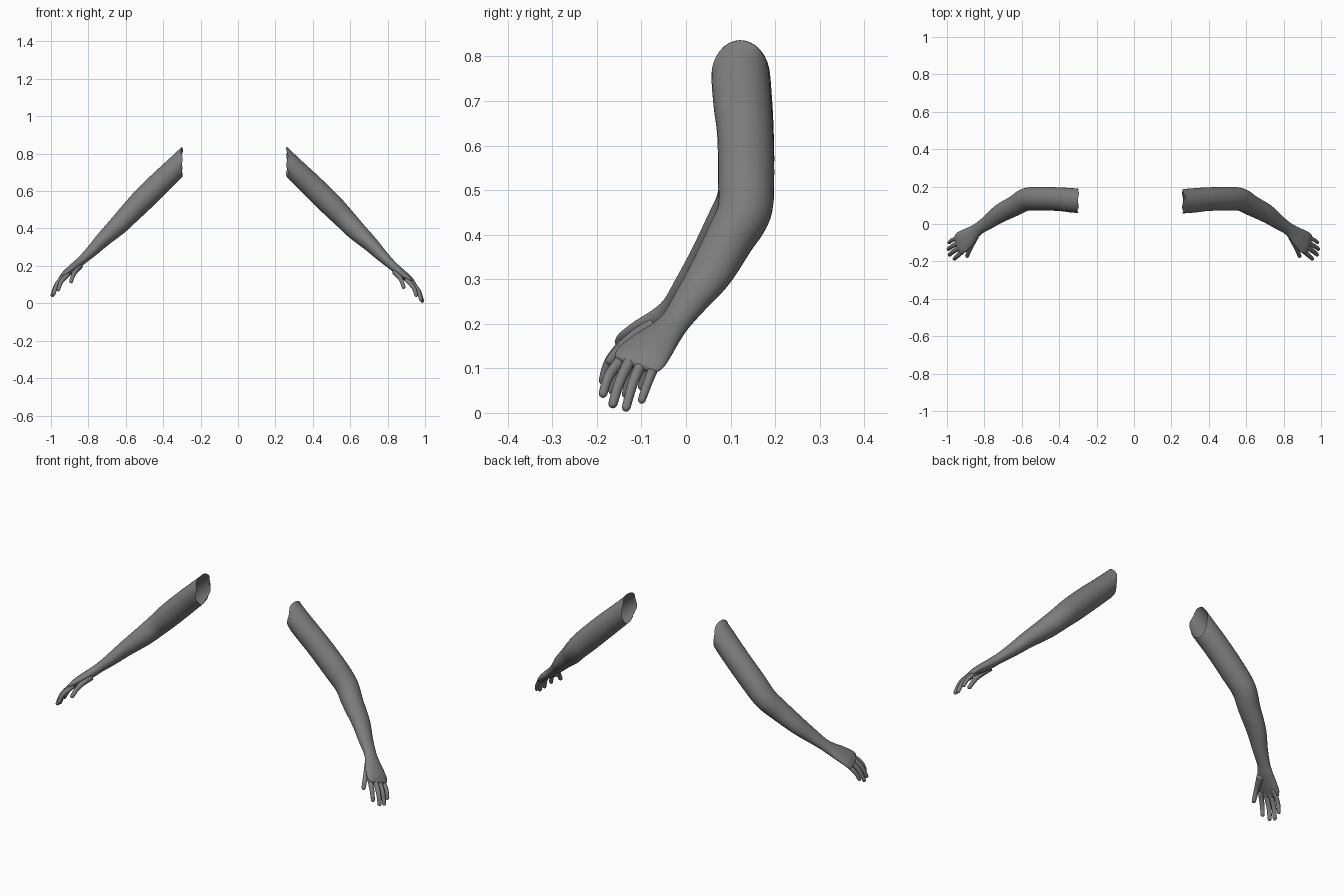
import bpy, bmesh, math
from mathutils import Vector

if "Cube" in bpy.data.objects:
    bpy.data.objects.remove(bpy.data.objects["Cube"])

skin = bpy.data.materials.new("grey skin")
skin.diffuse_color = (0.21, 0.21, 0.21, 1)
skin.use_nodes = True
skin.node_tree.nodes["Principled BSDF"].inputs["Base Color"].default_value = skin.diffuse_color


def spline(rows, steps):
    """Catmull-Rom through rows of (x, y, z, half width, half thickness)."""
    out, n = [], len(rows)
    for i in range(n - 1):
        p = [rows[max(i - 1, 0)], rows[i], rows[i + 1], rows[min(i + 2, n - 1)]]
        for s in range(steps):
            t = s / steps
            out.append([0.5 * (2 * b + (c - a) * t + (2 * a - 5 * b + 4 * c - d) * t * t
                               + (3 * b - a - 3 * c + d) * t ** 3) for a, b, c, d in zip(*p)])
    return out + [list(rows[-1])]


def loft(name, rows, steps, sides, place, cut=None, dome=0.0):
    """Oval tube along a path; an optional flat cut leaves the start open."""
    path = spline(rows, steps)
    if dome:  # rounded end
        end, prev = path[-1], path[-2]
        d = (Vector(end[:3]) - Vector(prev[:3])).normalized()
        for k in range(1, 5):
            a = k / 4 * math.pi / 2 * 0.97
            q = Vector(end[:3]) + d * dome * math.sin(a)
            path.append([*q, end[3] * math.cos(a), end[4] * math.cos(a)])
    bm = bmesh.new()
    rings = []
    for i, row in enumerate(path):
        t = (Vector(path[min(i + 1, len(path) - 1)][:3]) - Vector(path[max(i - 1, 0)][:3])).normalized()
        across = (Vector((0, 1, 0)) - t * t.y).normalized()
        up = t.cross(across)
        rings.append([bm.verts.new(Vector(row[:3])
                      + across * row[3] * math.cos(2 * math.pi * k / sides)
                      + up * row[4] * math.sin(2 * math.pi * k / sides)) for k in range(sides)])
    for a, b in zip(rings, rings[1:]):
        for k in range(sides):
            m = (k + 1) % sides
            bm.faces.new((a[k], a[m], b[m], b[k]))
    bm.faces.new(rings[-1])
    if cut is not None:
        bmesh.ops.bisect_plane(bm, geom=bm.verts[:] + bm.edges[:] + bm.faces[:],
                               plane_co=(cut, 0, 0), plane_no=(1, 0, 0), clear_inner=True)
        for v in bm.verts:  # slightly ragged opening
            if abs(v.co.x - cut) < 1e-5:
                v.co.x += 0.006 * math.sin(v.co.z * 70) * math.cos(v.co.y * 40)
    else:
        bm.faces.new(rings[0])
    side, dx, dz = place
    for v in bm.verts:
        v.co = Vector((side * (v.co.x + dx), v.co.y, v.co.z + dz))
    bmesh.ops.recalc_face_normals(bm, faces=bm.faces[:])
    if cut is not None:  # the open tube must face outward
        f = max(bm.faces, key=lambda f: f.calc_center_median().y)
        if f.normal.y < 0:
            bmesh.ops.reverse_faces(bm, faces=bm.faces[:])
    me = bpy.data.meshes.new(name)
    bm.to_mesh(me)
    bm.free()
    me.materials.append(skin)
    ob = bpy.data.objects.new(name, me)
    bpy.context.collection.objects.link(ob)
    for p in me.polygons:
        p.use_smooth = True


# shoulder to knuckles: centre, half width, half thickness
ARM = [(.17, .122, .845, .064, .057), (.26, .122, .758, .065, .058), (.33, .127, .69, .065, .060),
       (.40, .133, .623, .063, .062), (.50, .135, .525, .063, .062), (.57, .131, .453, .061, .057),
       (.63, .098, .39, .055, .052), (.71, .056, .315, .050, .041), (.77, .012, .254, .040, .032),
       (.82, -.022, .207, .034, .025), (.85, -.046, .180, .040, .024), (.885, -.075, .152, .053, .022),
       (.915, -.098, .128, .060, .018), (.932, -.110, .112, .056, .013)]
# knuckle, middle joint and tip of each digit with its radius
DIGITS = {
    "index_finger": ((.900, -.138, .128), (.938, -.172, .085), (.953, -.186, .044), .0115),
    "middle_finger": ((.915, -.120, .128), (.960, -.148, .072), (.978, -.164, .021), .0120),
    "ring_finger": ((.920, -.095, .122), (.965, -.119, .067), (.985, -.134, .013), .0115),
    "little_finger": ((.918, -.066, .118), (.963, -.085, .070), (.981, -.099, .030), .0105),
    "thumb": ((.845, -.068, .168), (.870, -.132, .130), (.885, -.170, .088), .0125),
}

for label, place, cut in (("right", (1, 0, 0), .262), ("left", (-1, .007, .03), .293)):
    loft(label + "_arm", ARM, 6, 32, place, cut, dome=.012)
    for name, (a, b, c, r) in DIGITS.items():
        base = r * (1.7 if name == "thumb" else 1.15)
        rows = [(*a, base, base), (*b, r, r), (*c, r * .85, r * .85)]
        loft(label + "_" + name, rows, 6, 14, place, dome=r * .9)
